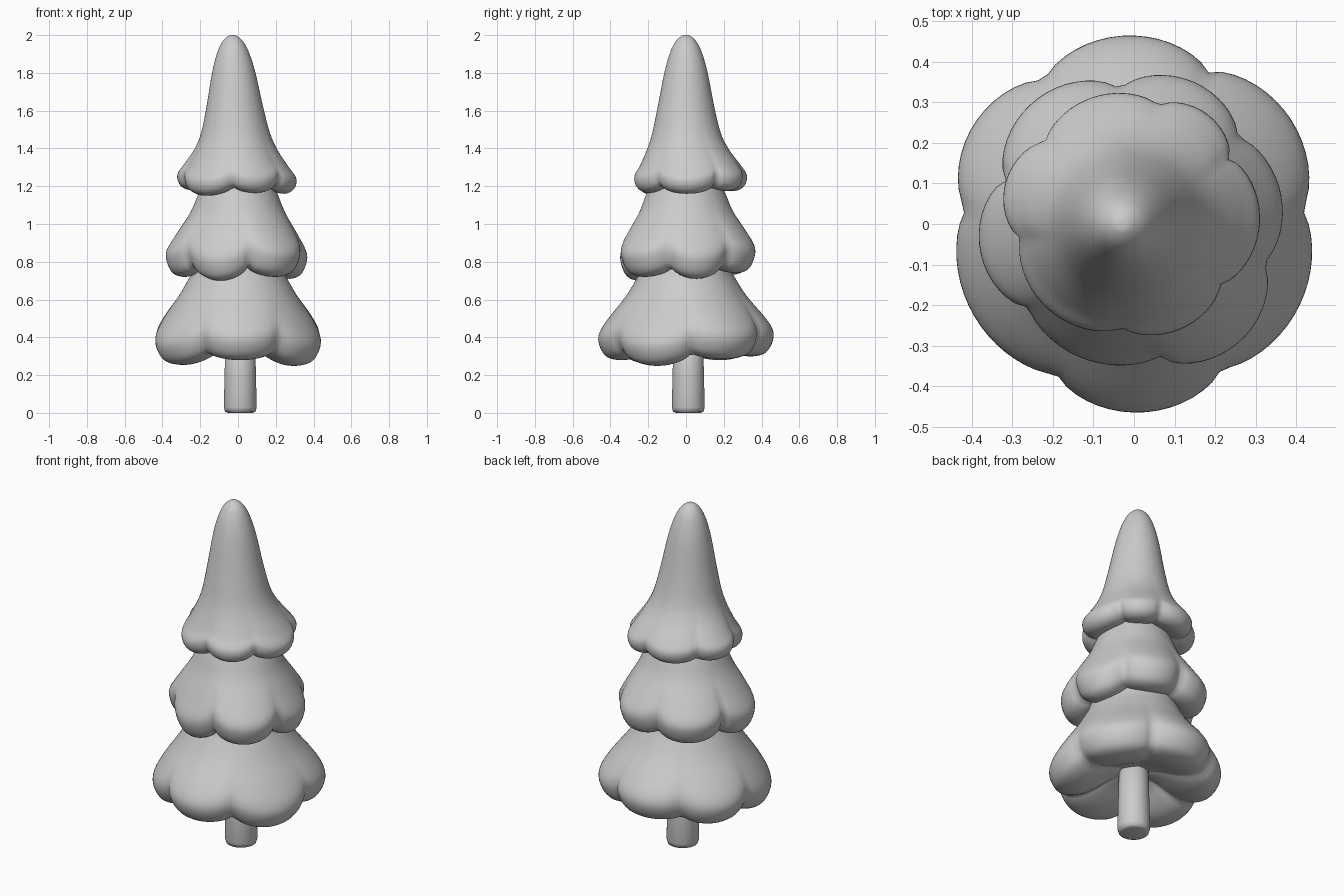
import bpy, bmesh, math

cube = bpy.data.objects.get("Cube")
if cube:
    bpy.data.objects.remove(cube, do_unlink=True)

gray = bpy.data.materials.new("plain gray")
gray.use_nodes = True
COLOR = (0.6, 0.6, 0.6, 1)
gray.diffuse_color = COLOR
gray.node_tree.nodes["Principled BSDF"].inputs["Base Color"].default_value = COLOR
SEGMENTS = 96


def lathe(name, rings, place):
    """Skin closed rings; place(ring, angle) gives each point."""
    bm = bmesh.new()
    loops = [[bm.verts.new(place(ring, math.tau * i / SEGMENTS)) for i in range(SEGMENTS)]
             for ring in rings]
    for a, b in zip(loops, loops[1:]):
        for i in range(SEGMENTS):
            j = (i + 1) % SEGMENTS
            bm.faces.new((a[i], a[j], b[j], b[i]))
    bmesh.ops.remove_doubles(bm, verts=bm.verts, dist=0.0001)
    bmesh.ops.recalc_face_normals(bm, faces=bm.faces)
    mesh = bpy.data.meshes.new(name)
    bm.to_mesh(mesh)
    bm.free()
    mesh.materials.append(gray)
    bpy.context.collection.objects.link(bpy.data.objects.new(name, mesh))
    for p in mesh.polygons:
        p.use_smooth = True


def smooth_rings(points, steps=4):
    """Catmull-Rom through the profile points."""
    out = []
    for i in range(len(points) - 1):
        p = [points[max(0, min(len(points) - 1, i + k))] for k in (-1, 0, 1, 2)]
        for s in range(steps):
            t = s / steps
            out.append(tuple(
                b + 0.5 * t * (c - a + t * (2 * a - 5 * b + 4 * c - d + t * (3 * (b - c) + d - a)))
                for a, b, c, d in zip(*p)))
    return out + [points[-1]]


def tier(name, profile, lobes, notch_r, notch_z, base_r, base_z, center=(0, 0), lean=0):
    """Lobes are (start angle, radius, hem height); profile is (radius, z, lobe weight)."""
    def place(ring, angle):
        r, z, w = ring
        deg = math.degrees(angle)
        for k, (start, lobe_r, lobe_z) in enumerate(lobes):
            width = (lobes[(k + 1) % len(lobes)][0] - start) % 360
            t = ((deg - start) % 360) / width
            if t < 1:
                break
        bulge = math.sin(math.pi * t) ** 0.6
        hem_r = notch_r + (lobe_r - notch_r) * bulge
        hem_z = notch_z + (lobe_z - notch_z) * bulge
        r *= 1 + w * (hem_r / base_r - 1)
        z += w * (hem_z - base_z)
        up = max(0, z - profile[-1][1])
        return (r * math.cos(angle) + center[0] + lean * up,
                r * math.sin(angle) + center[1] * min(1, w * 1.2), z)
    lathe(name, smooth_rings(profile), place)


# Bottom tier with plump lobes, shallow hollow underneath
tier("bottom_tier",
     [(0, 0.86, 0), (0.2, 0.82, 0), (0.255, 0.72, 0.05), (0.318, 0.61, 0.25), (0.405, 0.48, 0.75),
      (0.445, 0.40, 1), (0.445, 0.34, 1), (0.41, 0.28, 1), (0.35, 0.26, 1), (0.28, 0.265, 1),
      (0.21, 0.295, 0.8), (0.12, 0.35, 0.3), (0, 0.38, 0)],
     [(5, 0.465, 0.285), (64, 0.465, 0.30), (122, 0.465, 0.28), (175, 0.455, 0.255),
      (243, 0.465, 0.28), (301, 0.455, 0.25)],
     0.413, 0.32, 0.45, 0.26)

# Middle tier
tier("middle_tier",
     [(0, 1.32, 0), (0.15, 1.28, 0), (0.205, 1.17, 0), (0.25, 1.06, 0.2), (0.318, 0.94, 0.7),
      (0.365, 0.85, 1), (0.365, 0.79, 1), (0.335, 0.73, 1), (0.28, 0.71, 1), (0.22, 0.725, 0.9),
      (0.14, 0.77, 0.4), (0, 0.80, 0)],
     [(40, 0.38, 0.74), (96, 0.39, 0.73), (161, 0.385, 0.72), (218, 0.355, 0.70),
      (281, 0.39, 0.72), (343, 0.37, 0.71)],
     0.33, 0.775, 0.37, 0.71)

# Top tier with rounded, slightly leaning tip
tier("top_tier",
     [(0, 2.0, 0), (0.022, 1.996, 0), (0.055, 1.966, 0), (0.085, 1.905, 0), (0.115, 1.80, 0),
      (0.15, 1.62, 0), (0.182, 1.48, 0.1), (0.218, 1.39, 0.35), (0.27, 1.30, 0.8),
      (0.305, 1.24, 1), (0.292, 1.185, 1), (0.245, 1.16, 1), (0.18, 1.175, 0.8),
      (0.1, 1.21, 0.2), (0, 1.22, 0)],
     [(30, 0.31, 1.175), (76, 0.305, 1.175), (140, 0.32, 1.18), (192, 0.31, 1.15),
      (265, 0.305, 1.165), (322, 0.315, 1.16)],
     0.275, 1.2, 0.305, 1.16, center=(-0.005, 0.022), lean=-0.03)

# Trunk with a rounded foot
lathe("trunk",
      [(0, 0), (0.065, 0), (0.08, 0.006), (0.087, 0.03), (0.083, 0.2), (0.075, 0.55), (0, 0.55)],
      lambda ring, a: (ring[0] * math.cos(a) + 0.012, ring[0] * math.sin(a) + 0.012, ring[1]))
